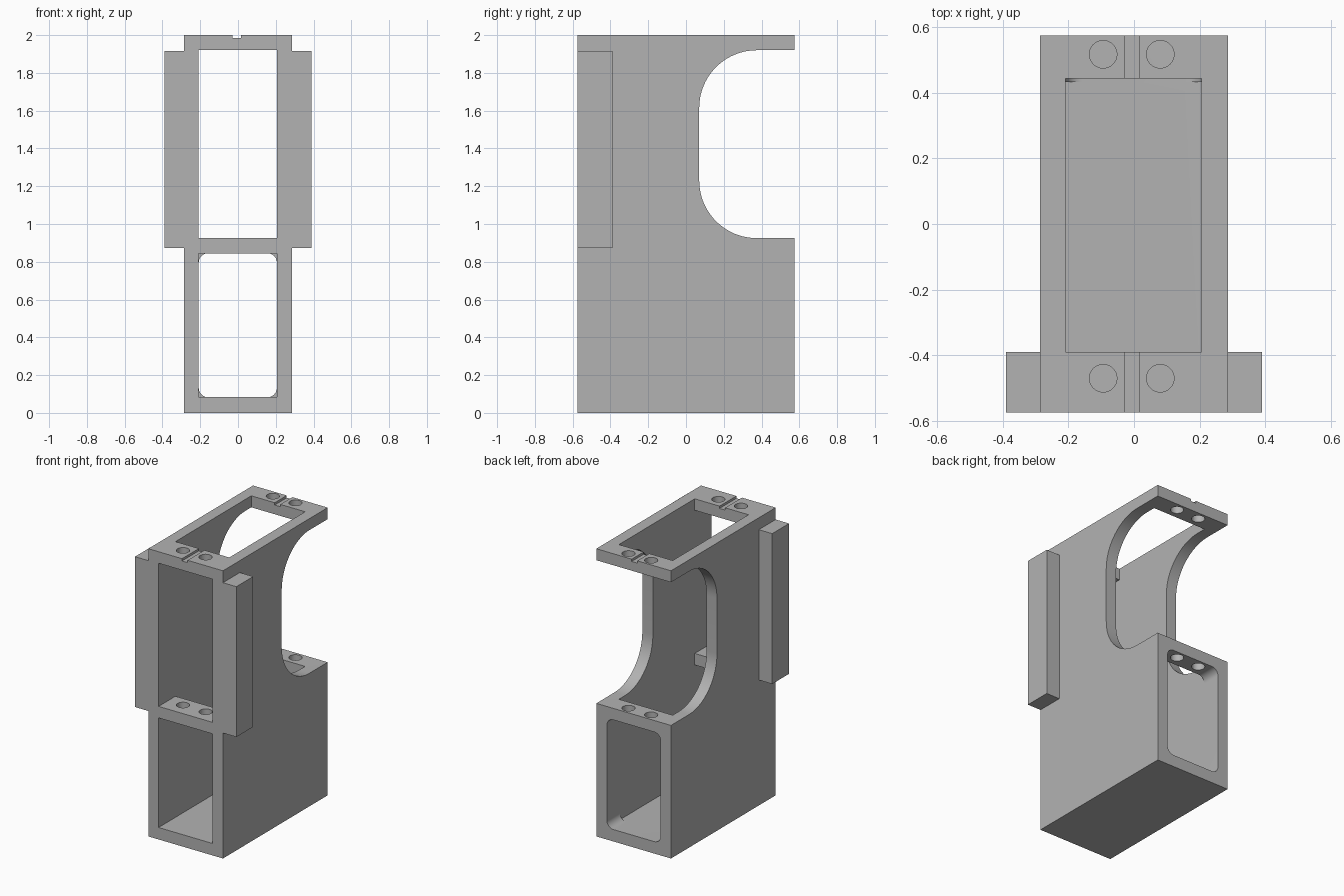
import bpy, bmesh, math

cube = bpy.data.objects.get("Cube")
if cube:
    bpy.data.objects.remove(cube, do_unlink=True)

grey = bpy.data.materials.new("plain grey")
grey.use_nodes = True
COLOUR = (0.45, 0.45, 0.45, 1)
grey.diffuse_color = COLOUR
grey.node_tree.nodes["Principled BSDF"].inputs["Base Color"].default_value = COLOUR


def prism(name, outline, axis, low, high):
    """Extrude a 2D outline along an axis; the outline uses the other two axes in order."""
    def place(p, t):
        co = list(p)
        co.insert(axis, t)
        return co
    bm = bmesh.new()
    face = bm.faces.new([bm.verts.new(place(p, low)) for p in outline])
    top = bmesh.ops.extrude_face_region(bm, geom=[face])
    for v in top["geom"]:
        if isinstance(v, bmesh.types.BMVert):
            v.co[axis] = high
    bmesh.ops.recalc_face_normals(bm, faces=bm.faces)
    mesh = bpy.data.meshes.new(name)
    bm.to_mesh(mesh)
    bm.free()
    mesh.materials.append(grey)
    obj = bpy.data.objects.new(name, mesh)
    bpy.context.collection.objects.link(obj)
    return obj


def box(name, x0, x1, y0, y1, z0, z1):
    return prism(name, [(x0, y0), (x1, y0), (x1, y1), (x0, y1)], 2, z0, z1)


def rounded(a0, a1, b0, b1, r, steps=10):
    """Rounded rectangle outline."""
    corners = [(a1 - r, b1 - r), (a0 + r, b1 - r), (a0 + r, b0 + r), (a1 - r, b0 + r)]
    return [(ca + r * math.cos(t), cb + r * math.sin(t))
            for k, (ca, cb) in enumerate(corners)
            for t in [(k + i / steps) * math.pi / 2 for i in range(steps + 1)]]


def cut(target, cutter):
    cutter.hide_render = True
    mod = target.modifiers.new("cut", "BOOLEAN")
    mod.operation = "DIFFERENCE"
    mod.solver = "EXACT"
    mod.object = cutter
    bpy.context.view_layer.objects.active = target
    bpy.ops.object.modifier_apply(modifier=mod.name)
    bpy.data.objects.remove(cutter, do_unlink=True)


W, D = 0.287, 0.575           # half width and half depth of the body
L, R = -0.208, 0.206          # inner wall positions
SHELF, LEDGE, LINTEL = 0.845, 0.925, 1.92
FLOOR = 0.083

body = box("body_housing", -W, W, -D, D, 0, 2)

# Vertical shaft and upper window
cut(body, box("shaft_cutter", L, R, -0.39, 0.443, 0.5, 2.1))
cut(body, box("window_cutter", L, R, -0.7, 0.7, LEDGE, LINTEL))

# Lower tunnel: square at the front, rounded at the back
cut(body, box("tunnel_cutter", L, R, -0.7, 0.432, FLOOR, SHELF))
cut(body, prism("back_opening_cutter", rounded(L, R, FLOOR, SHELF, 0.05), 1, 0.4, 0.7))

# Rounded cutaway through both side walls, open at the back
cut(body, prism("cutaway_cutter", rounded(0.07, 1.5, LEDGE, LINTEL, 0.305, 20), 0, -0.5, 0.5))

# Bolt holes through the top bars and the shelves
for x in (-0.094, 0.08):
    for y in (-0.47, 0.517):
        hole = rounded(x - 0.042, x + 0.042, y - 0.042, y + 0.042, 0.0419, 8)
        cut(body, prism("bolt_hole_cutter", hole, 2, 0.6, 2.1))

# Shallow groove along the top
cut(body, box("groove_cutter", -0.028, 0.015, -0.7, 0.7, 1.984, 2.1))

# Side flanges
parts = [body]
for side, s in (("left", 1), ("right", -1)):
    x0, x1 = sorted((s * (W - 0.01), s * 0.39))
    parts.append(box(side + "_flange", x0, x1, -D, -0.39, 0.872, 1.917))

# Smooth the curves, keep the edges sharp
bpy.ops.object.select_all(action="DESELECT")
for p in parts:
    p.select_set(True)
bpy.context.view_layer.objects.active = body
bpy.ops.object.shade_smooth_by_angle(angle=math.radians(30))
